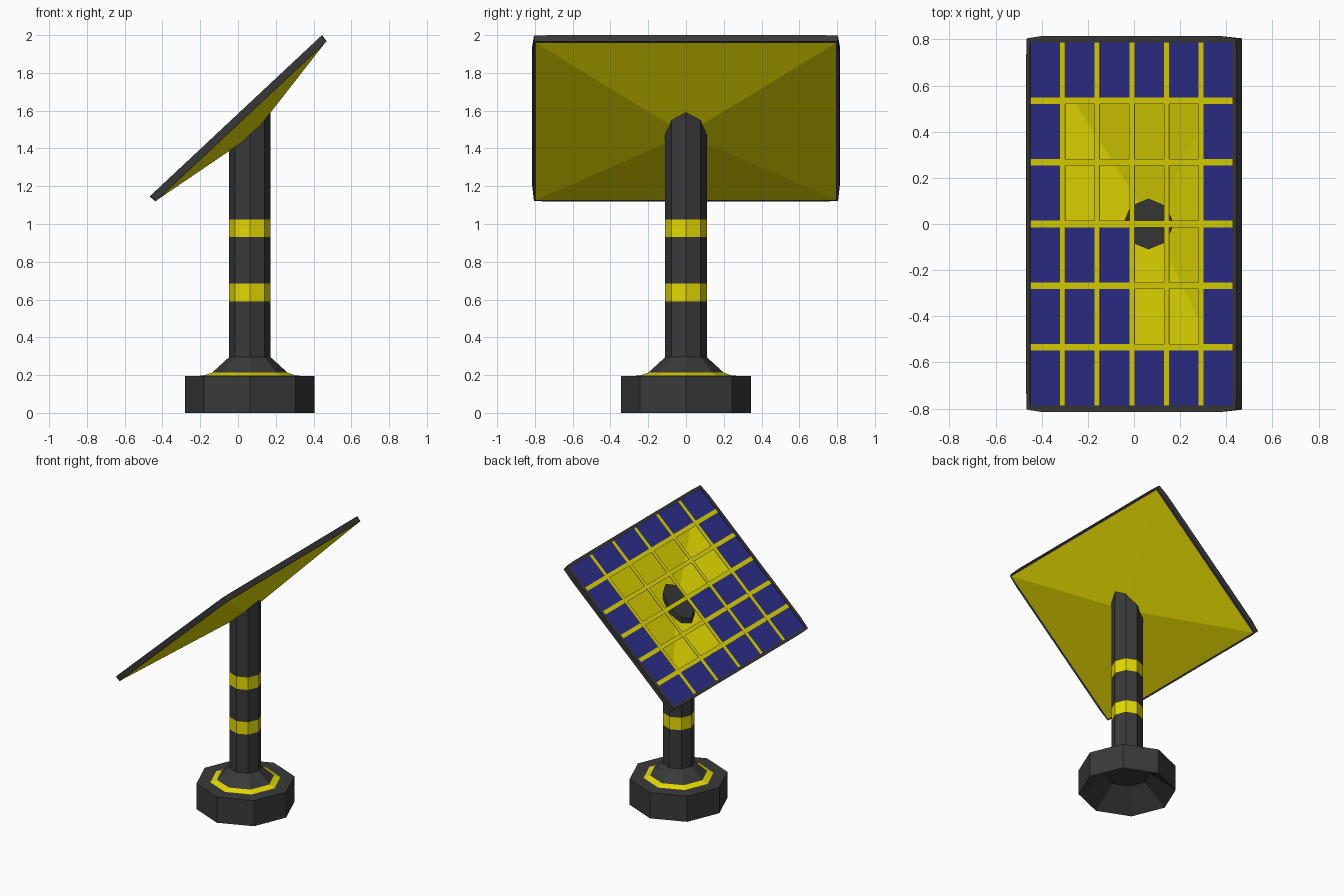
import bpy, bmesh, math
from mathutils import Matrix, Vector

if "Cube" in bpy.data.objects:
    bpy.data.objects.remove(bpy.data.objects["Cube"])


def material(name, rgb):
    m = bpy.data.materials.new(name)
    m.diffuse_color = (*rgb, 1)
    m.use_nodes = True
    m.node_tree.nodes["Principled BSDF"].inputs["Base Color"].default_value = m.diffuse_color
    return m


GREY = material("dark grey", (0.042, 0.042, 0.042))
YELLOW = material("yellow", (0.78, 0.71, 0.0))
BLUE = material("cell blue", (0.028, 0.028, 0.27))

TILT = math.radians(43.1)
PANEL = Matrix.Translation((-0.0115, 0, 1.573)) @ Matrix.Rotation(-TILT, 4, 'Y')
POLE_X = 0.0625


def make_object(name, bm, mats, matrix=None):
    bmesh.ops.recalc_face_normals(bm, faces=bm.faces)
    me = bpy.data.meshes.new(name)
    bm.to_mesh(me)
    bm.free()
    for m in mats:
        me.materials.append(m)
    ob = bpy.data.objects.new(name, me)
    if matrix:
        ob.matrix_world = matrix
    bpy.context.collection.objects.link(ob)
    return ob


def add_box(bm, lo, hi):
    lo, hi = Vector(lo), Vector(hi)
    mat = Matrix.Translation((lo + hi) / 2) @ Matrix.Diagonal((*(hi - lo), 1))
    bmesh.ops.create_cube(bm, size=1, matrix=mat)


def bridge(bm, a, b, mat=0):
    n = len(a)
    for i in range(n):
        f = bm.faces.new((a[i], a[(i + 1) % n], b[(i + 1) % n], b[i]))
        f.material_index = mat


# Octagonal base and pole: (radius, height, colour of the band above)
# The first ring is the roof of the hollow under the base.
profile = [(0.16, 0.14, 0), (0.343, 0, 0), (0.343, 0.195, 0), (0.245, 0.197, 1),
           (0.20, 0.213, 0), (0.11, 0.295, 0), (0.11, 0.59, 1), (0.11, 0.685, 0),
           (0.11, 0.93, 1), (0.11, 1.025, 0), (0.11, None, 0)]
bm = bmesh.new()
prev, band = None, 0
for r, z, col in profile:
    ring = []
    for i in range(8):
        a = i * math.pi / 4
        dx = r * math.cos(a)
        # the pole top is cut parallel to the panel
        h = z if z is not None else 1.522 + dx * math.tan(TILT)
        ring.append(bm.verts.new((POLE_X + dx, r * math.sin(a), h)))
    if prev:
        bridge(bm, prev, ring, band)
    else:
        bm.faces.new(ring)
    prev, band = ring, col
bm.faces.new(prev)
make_object("base_and_pole", bm, [GREY, YELLOW])

# Panel frame with slightly drawn-in corners
HU, HV, IU, IV, THICK = 0.625, 0.815, 0.602, 0.786, 0.041


def outline(u, v, pull):
    pts = []
    for su, sv in ((1, 1), (-1, 1), (-1, -1), (1, -1)):
        side = (su * u, sv * v * 0.88)
        corner = (su * (u - pull * 0.4), sv * (v - pull))
        end = (su * u * 0.85, sv * v)
        pts += [side, corner, end] if su * sv > 0 else [end, corner, side]
    return pts


bm = bmesh.new()
loops = []
for u, v, pull, w in ((HU, HV, 0.01, 0), (HU - 0.005, HV - 0.003, 0.007, -THICK),
                      (IU, IV, 0, -THICK), (IU, IV, 0, 0)):
    loops.append([bm.verts.new((*p, w)) for p in outline(u, v, pull)])
for i in range(4):
    bridge(bm, loops[i], loops[(i + 1) % 4])
make_object("panel_frame", bm, [GREY], PANEL)

# Shallow pyramid backing, open toward the panel
bm = bmesh.new()
apex = bm.verts.new((0, 0, -0.136))
base = [bm.verts.new((su * (HU - 0.011), sv * (HV - 0.013), -THICK + 0.001))
        for su, sv in ((1, 1), (-1, 1), (-1, -1), (1, -1))]
for i in range(4):
    bm.faces.new((base[i], apex, base[(i + 1) % 4]))
make_object("panel_backing", bm, [YELLOW], PANEL)

# Yellow grid bars, thin flat strips
STEP_U, STEP_V, BU, BV = 0.2055, 0.267, 0.015, 0.0142
bm = bmesh.new()
for k in range(-2, 3):
    add_box(bm, (k * STEP_U - BU, -IV, -0.006), (k * STEP_U + BU, IV, -0.003))
    add_box(bm, (-IU, k * STEP_V - BV, -0.0065), (IU, k * STEP_V + BV, -0.0025))
make_object("grid_bars", bm, [YELLOW], PANEL)

# Blue cells; the middle ones are missing
missing = {(c, r) for r in (1, 2) for c in (1, 2, 3, 4)}
missing |= {(c, r) for r in (3, 4) for c in (3, 4)}


def span(i, step, half, limit):
    lo = -limit if i == 0 else (i - 3) * step + half
    hi = limit if i == 5 else (i - 2) * step - half
    return lo, hi


bm = bmesh.new()
for c in range(6):
    for r in range(6):
        if (c, r) in missing:
            continue
        u0, u1 = span(c, STEP_U, BU, IU)
        v0, v1 = span(5 - r, STEP_V, BV, IV)
        add_box(bm, (u0, v0, -0.008), (u1, v1, -0.004))
make_object("solar_cells", bm, [BLUE], PANEL)
